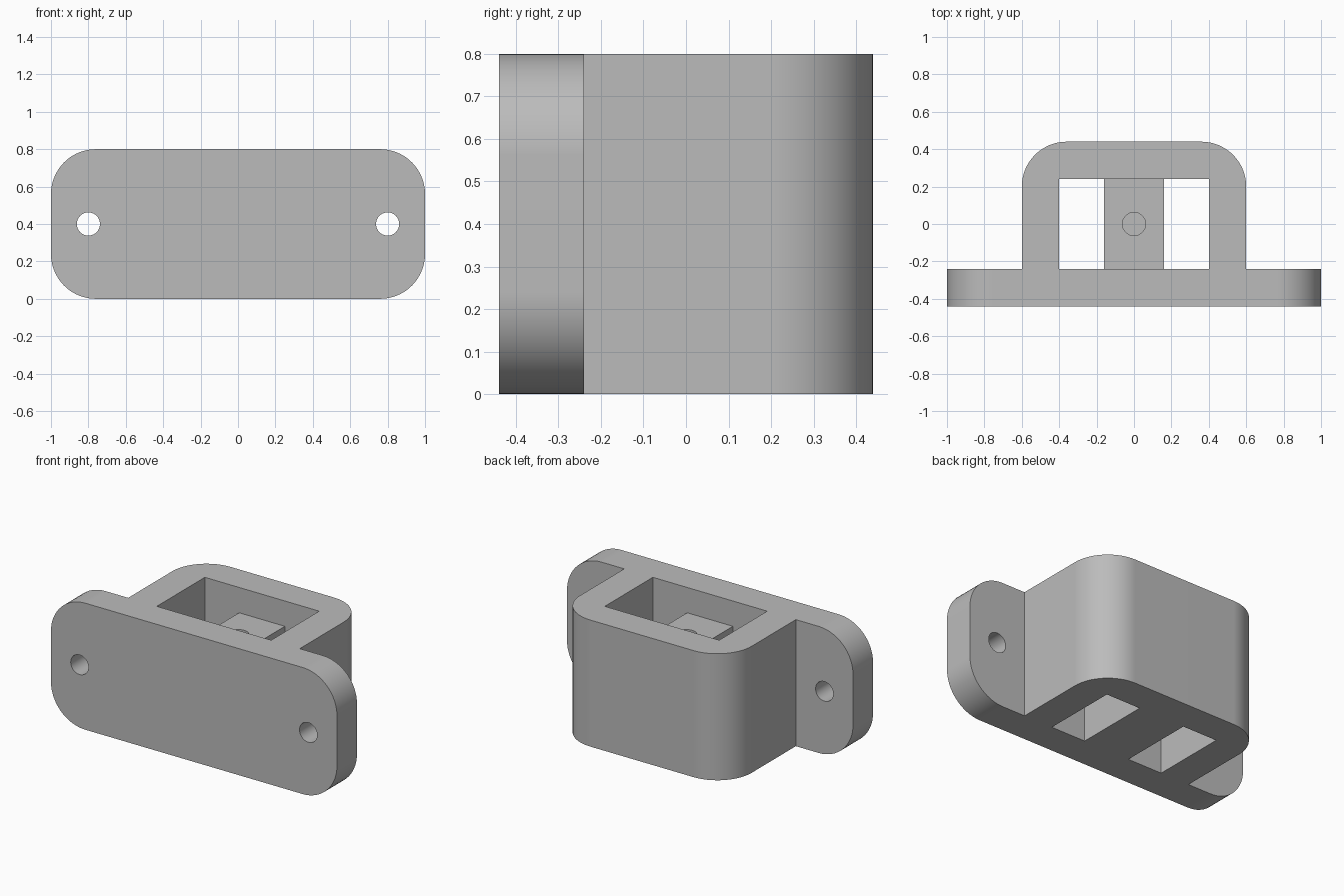
import bpy
import bmesh
from math import pi, cos, sin, radians
from mathutils import Matrix, Vector

old = bpy.data.objects.get("Cube")
if old:
    bpy.data.objects.remove(old, do_unlink=True)

grey = bpy.data.materials.new("light grey")
grey.use_nodes = True
COLOUR = (0.5, 0.5, 0.5, 1)
grey.diffuse_color = COLOUR
grey.node_tree.nodes["Principled BSDF"].inputs["Base Color"].default_value = COLOUR

HEIGHT = 0.8
PLATE_BACK = -0.24
ROUND = 0.24
STEPS = 16


def make_object(name, bm):
    bmesh.ops.recalc_face_normals(bm, faces=bm.faces)
    mesh = bpy.data.meshes.new(name)
    bm.to_mesh(mesh)
    bm.free()
    obj = bpy.data.objects.new(name, mesh)
    bpy.context.collection.objects.link(obj)
    mesh.materials.append(grey)
    return obj


def rounded_outline(x, v0, v1, radii):
    """Rectangle outline, with one radius per corner, counter-clockwise."""
    corners = [(-x, v0), (x, v0), (x, v1), (-x, v1)]
    points = []
    for i, ((u, v), r) in enumerate(zip(corners, radii)):
        if r == 0:
            points.append((u, v))
            continue
        cu = u - r if u > 0 else u + r
        cv = v - r if v == v1 else v + r
        for k in range(STEPS + 1):
            a = pi + (i + k / STEPS) * pi / 2
            points.append((cu + r * cos(a), cv + r * sin(a)))
    return points


def prism(name, points, offset):
    bm = bmesh.new()
    face = bm.faces.new([bm.verts.new(p) for p in points])
    new = bmesh.ops.extrude_face_region(bm, geom=[face])["geom"]
    verts = [g for g in new if isinstance(g, bmesh.types.BMVert)]
    bmesh.ops.translate(bm, verts=verts, vec=Vector(offset))
    return make_object(name, bm)


def box(name, x0, x1, y0, y1, z0, z1):
    points = [(x0, y0, z0), (x1, y0, z0), (x1, y1, z0), (x0, y1, z0)]
    return prism(name, points, (0, 0, z1 - z0))


def drill(name, centre, depth, tilt):
    bm = bmesh.new()
    place = Matrix.Translation(centre) @ Matrix.Rotation(tilt, 4, "X")
    bmesh.ops.create_cone(bm, cap_ends=True, segments=40, radius1=0.062,
                          radius2=0.062, depth=depth, matrix=place)
    return make_object(name, bm)


def combine(target, tool, operation):
    """Apply a boolean and remove the tool."""
    mod = target.modifiers.new(operation.title(), "BOOLEAN")
    mod.operation = operation
    mod.solver = "EXACT"
    mod.object = tool
    bpy.ops.object.select_all(action="DESELECT")
    target.select_set(True)
    bpy.context.view_layer.objects.active = target
    bpy.ops.object.modifier_apply(modifier=mod.name)
    bpy.data.objects.remove(tool, do_unlink=True)


# Mounting plate with four rounded corners
outline = rounded_outline(1, 0, HEIGHT, [ROUND] * 4)
bracket = prism("mounting_bracket", [(u, -0.44, v) for u, v in outline], (0, 0.2, 0))

# Housing behind the plate, rounded at its two back corners
outline = rounded_outline(0.6, -0.34, 0.44, [0, 0, ROUND, ROUND])
housing = prism("housing", [(u, v, 0) for u, v in outline], (0, 0, HEIGHT))
combine(bracket, housing, "UNION")

# Open pocket above the centre block, and a shaft on each side of it
combine(bracket, box("pocket", -0.4, 0.4, PLATE_BACK, 0.24, 0.64, 1), "DIFFERENCE")
for side in (-1, 1):
    x0, x1 = sorted((side * 0.16, side * 0.4))
    combine(bracket, box("shaft", x0, x1, PLATE_BACK, 0.24, -0.2, 0.9), "DIFFERENCE")
    # Screw hole through the plate wing
    combine(bracket, drill("screw_hole", (side * 0.8, -0.34, 0.4), 0.6, pi / 2), "DIFFERENCE")

# Blind hole in the top of the centre block
combine(bracket, drill("blind_hole", (0, 0, 0.64), 0.8, 0), "DIFFERENCE")

# Merge flush faces, then smooth the rounds and keep the flats flat
bm = bmesh.new()
bm.from_mesh(bracket.data)
bmesh.ops.remove_doubles(bm, verts=bm.verts, dist=0.0001)
bmesh.ops.dissolve_limit(bm, angle_limit=radians(0.5), verts=bm.verts, edges=bm.edges)
bm.to_mesh(bracket.data)
bm.free()
bpy.ops.object.shade_smooth_by_angle(angle=radians(30))
weighted = bracket.modifiers.new("Flat Normals", "WEIGHTED_NORMAL")
weighted.keep_sharp = True
